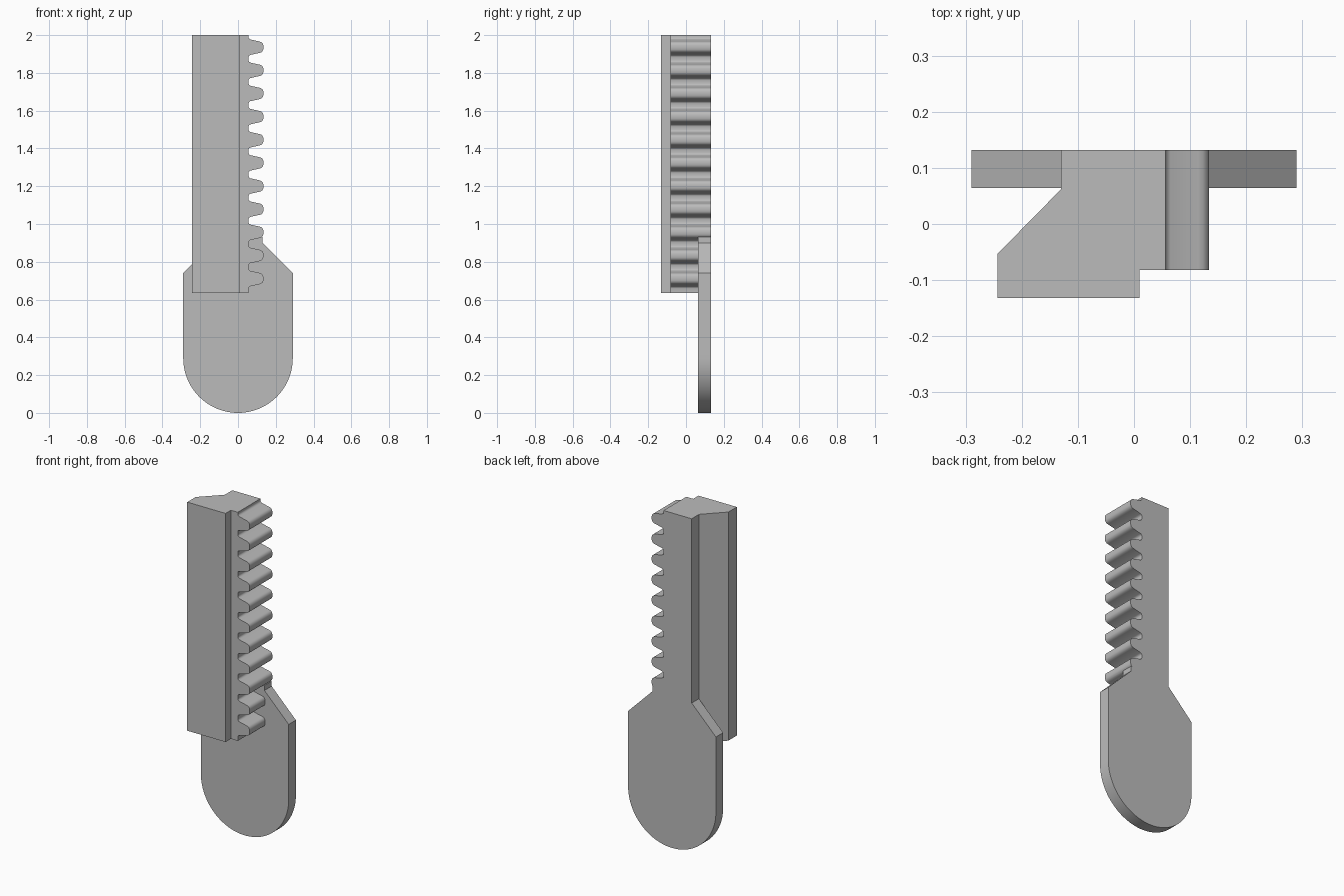
import bpy, bmesh, math
from mathutils import Vector

cube = bpy.data.objects.get("Cube")
if cube:
    bpy.data.objects.remove(cube, do_unlink=True)

grey = bpy.data.materials.new("plain_grey")
grey.use_nodes = True
colour = (0.5, 0.5, 0.5, 1)
grey.diffuse_color = colour
grey.node_tree.nodes["Principled BSDF"].inputs["Base Color"].default_value = colour

BACK, TOP, BASE = 0.132, 2.0, 0.635


def prism(name, points, offset):
    """Extrude a closed flat outline along an offset vector."""
    bm = bmesh.new()
    face = bm.faces.new([bm.verts.new(p) for p in points])
    new = bmesh.ops.extrude_face_region(bm, geom=[face])["geom"]
    moved = [g for g in new if isinstance(g, bmesh.types.BMVert)]
    bmesh.ops.translate(bm, vec=Vector(offset), verts=moved)
    bmesh.ops.recalc_face_normals(bm, faces=bm.faces)
    mesh = bpy.data.meshes.new(name)
    bm.to_mesh(mesh)
    bm.free()
    mesh.materials.append(grey)
    obj = bpy.data.objects.new(name, mesh)
    bpy.context.collection.objects.link(obj)
    return obj


# Guide rail: chamfered and stepped section running the full height
section = [(-0.243, -0.132), (0.01, -0.132), (0.01, -0.082), (0.04, -0.082),
           (0.04, BACK), (-0.13, BACK), (-0.13, 0.062), (-0.243, -0.053)]
rail = prism("toothed_bar_with_handle", [(x, y, BASE) for x, y in section],
             (0, 0, TOP - BASE))

# Rack: rounded teeth repeated along one edge
half_tooth = [(0.056, 0.052), (0.058, 0.046), (0.065, 0.041), (0.114, 0.030),
              (0.123, 0.027), (0.130, 0.021), (0.134, 0.011)]
tooth = [(x, -z) for x, z in half_tooth] + [(x, z) for x, z in reversed(half_tooth)]
PITCH, FIRST, COUNT = 0.1225, 0.711, 11
outline = [(-0.05, BASE), (0.056, BASE)]
for i in range(COUNT):
    outline += [(x, FIRST + i * PITCH + z) for x, z in tooth]
outline += [(0.056, TOP), (-0.05, TOP)]
rack = prism("rack_teeth", [(x, -0.082, z) for x, z in outline],
             (0, BACK + 0.082, 0))

# Handle: flat paddle with a round end and sloping shoulders
R = 0.29
paddle = [(R, 0.74), (0.13, 0.90), (0.13, 0.93), (-0.13, 0.93), (-0.13, 0.90), (-R, 0.74)]
STEPS = 48
for i in range(STEPS + 1):
    a = math.pi + math.pi * i / STEPS
    paddle.append((R * math.cos(a), R + R * math.sin(a)))
handle = prism("handle", [(x, 0.064, z) for x, z in paddle], (0, BACK - 0.064, 0))

# Fuse the parts into one solid
bpy.ops.object.select_all(action="DESELECT")
bpy.context.view_layer.objects.active = rail
rail.select_set(True)
for part in (rack, handle):
    mod = rail.modifiers.new("union", "BOOLEAN")
    mod.operation = "UNION"
    mod.solver = "EXACT"
    mod.object = part
    bpy.ops.object.modifier_apply(modifier=mod.name)
    bpy.data.objects.remove(part, do_unlink=True)

# Merge coplanar faces, then smooth only the rounded surfaces
bm = bmesh.new()
bm.from_mesh(rail.data)
bmesh.ops.remove_doubles(bm, verts=bm.verts, dist=0.0001)
bmesh.ops.dissolve_limit(bm, angle_limit=math.radians(0.5),
                         verts=bm.verts, edges=bm.edges)
bm.to_mesh(rail.data)
bm.free()
bpy.ops.object.shade_smooth_by_angle(angle=math.radians(38))
